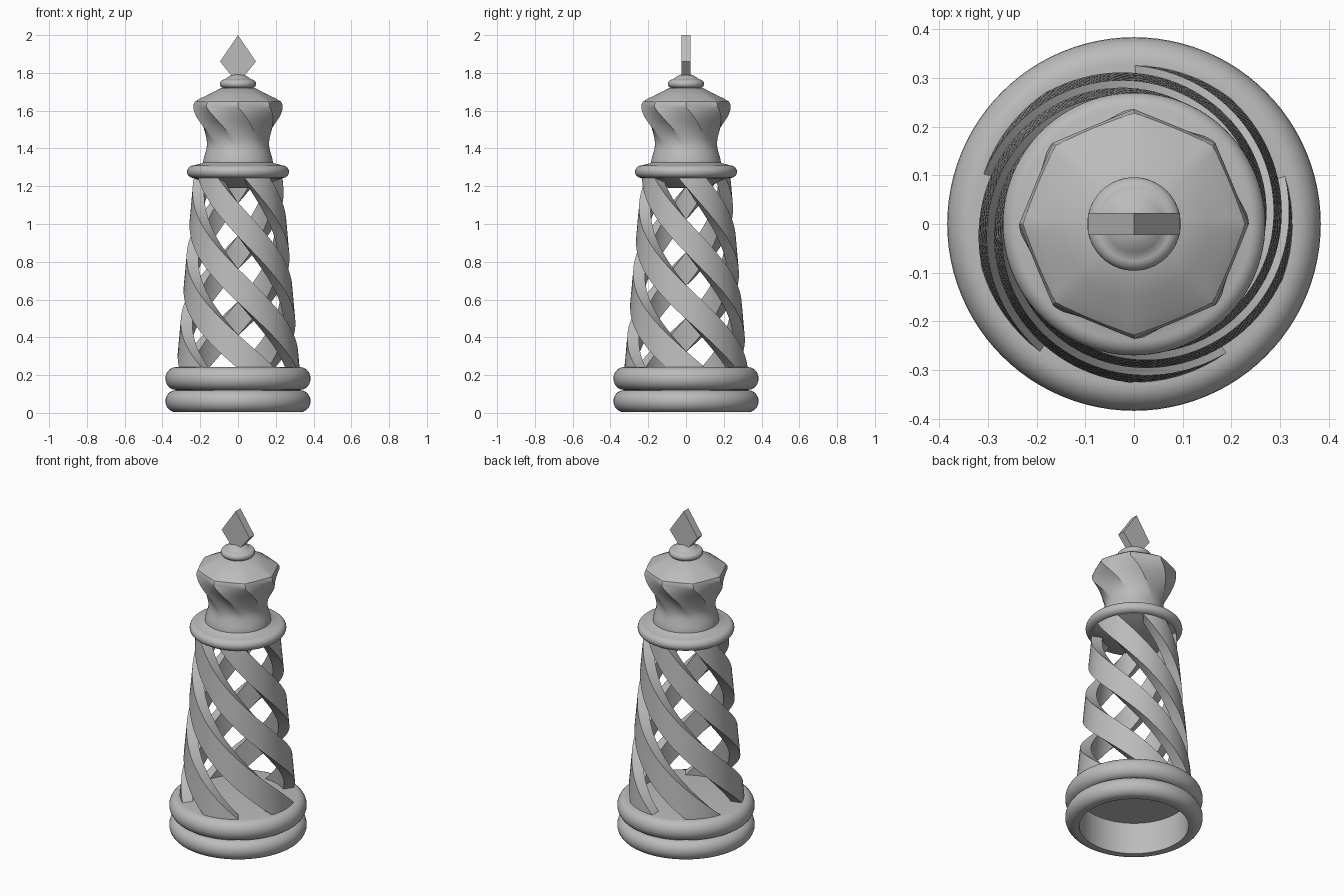
import bpy
import bmesh
from math import sin, cos, pi, radians

cube = bpy.data.objects.get("Cube")
if cube:
    bpy.data.objects.remove(cube, do_unlink=True)

grey = bpy.data.materials.new("plain_grey")
grey.use_nodes = True
grey.diffuse_color = (0.5, 0.5, 0.5, 1)
grey.node_tree.nodes["Principled BSDF"].inputs["Base Color"].default_value = (0.5, 0.5, 0.5, 1)

TWIST = radians(206)  # clockwise turn per unit of height


def finish(name, bm, sharp=35):
    bmesh.ops.remove_doubles(bm, verts=bm.verts, dist=1e-5)
    bmesh.ops.recalc_face_normals(bm, faces=bm.faces)
    mesh = bpy.data.meshes.new(name)
    bm.to_mesh(mesh)
    bm.free()
    mesh.materials.append(grey)
    obj = bpy.data.objects.new(name, mesh)
    bpy.context.collection.objects.link(obj)
    bpy.ops.object.select_all(action="DESELECT")
    obj.select_set(True)
    bpy.context.view_layer.objects.active = obj
    bpy.ops.object.shade_smooth_by_angle(angle=radians(sharp))
    return obj


def skin(bm, rings):
    """Bridge successive closed rings of points and cap both ends."""
    rows = [[bm.verts.new(p) for p in ring] for ring in rings]
    n = len(rows[0])
    for low, high in zip(rows, rows[1:]):
        for i in range(n):
            j = (i + 1) % n
            bm.faces.new((low[i], low[j], high[j], high[i]))
    bm.faces.new(rows[0][::-1])
    bm.faces.new(rows[-1])


def lathe(name, profile, steps=96):
    bm = bmesh.new()
    skin(bm, [[(r * cos(2 * pi * i / steps), r * sin(2 * pi * i / steps), z)
               for i in range(steps)] for r, z in profile])
    return finish(name, bm)


def bulge(r, z, width, height, steps=14):
    """Rounded outward bead, listed from bottom to top."""
    return [(r + width * cos(a), z + height * sin(a))
            for a in (pi * (i / steps - 0.5) for i in range(steps + 1))]


def smooth(t):
    t = max(0.0, min(1.0, t))
    return t * t * (3 - 2 * t)


def interpolate(points, z):
    for (r0, z0), (r1, z1) in zip(points, points[1:]):
        if z <= z1:
            return r0 + (r1 - r0) * smooth((z - z0) / (z1 - z0))
    return points[-1][0]


# Hollow base made of two stacked rounded rings
lathe("base", [(0.305, 0.2), (0.305, 0.005)]
      + bulge(0.33, 0.062, 0.054, 0.058) + bulge(0.33, 0.182, 0.054, 0.06))

# Five tapering spiral ribs
bm = bmesh.new()
low, high, levels, across = 0.23, 1.265, 64, 8
for k in range(5):
    rings = []
    for s in range(levels + 1):
        z = low + (high - low) * s / levels
        outer = 0.326 - 0.09 * (z - 0.24)
        inner = outer - 0.062
        start = pi / 2 - k * 2 * pi / 5 - TWIST * (z - 0.24)
        angles = [start - radians(37) * i / across for i in range(across + 1)]
        ring = [(outer * cos(a), outer * sin(a), z) for a in angles]
        ring += [(inner * cos(a), inner * sin(a), z) for a in reversed(angles)]
        rings.append(ring)
    skin(bm, rings)
finish("spiral_ribs", bm)

# Collar with a shallow conical underside
lathe("collar", [(0.09, 1.19), (0.235, 1.242)] + bulge(0.235, 1.277, 0.035, 0.033)
      + [(0.19, 1.322), (0.17, 1.335)])

# Crown: round at the waist, flaring into a twisted octagon
bm = bmesh.new()
flare = [(0.185, 1.32), (0.165, 1.42), (0.236, 1.62)]
rim = 1.62
sides, per_side = 8, 12
rings = []
dome = [(0.236, 1.632), (0.228, 1.648), (0.2, 1.665), (0.15, 1.688), (0.09, 1.72)]
body = [(interpolate(flare, z), z) for z in (1.32 + 0.3 * i / 40 for i in range(41))]
for radius, z in body + dome:
    facet = smooth((z - 1.38) / 0.17) if z <= rim else 1 - smooth((z - rim) / 0.1)
    turn = TWIST * (rim - min(z, rim))
    ring = []
    for i in range(sides * per_side):
        a = 2 * pi * i / (sides * per_side)
        local = a % (pi / 4) - pi / 8
        flat = cos(pi / 8) / cos(local)
        r = radius * (1 + facet * (flat - 1))
        ring.append((r * cos(a + turn), r * sin(a + turn), z))
    rings.append(ring)
skin(bm, rings)
finish("twisted_crown", bm, 30)

# Button below the finial
lathe("button", [(0.06, 1.71)] + bulge(0.07, 1.742, 0.026, 0.023)
      + [(0.058, 1.775), (0.04, 1.787), (0.018, 1.793)], 64)

# Flat kite-shaped finial
bm = bmesh.new()
kite = [(0, 1.743), (0.095, 1.86), (0, 2.0), (-0.095, 1.86)]
skin(bm, [[(x, y, z) for x, z in kite] for y in (-0.023, 0.023)])
finish("kite_finial", bm)
